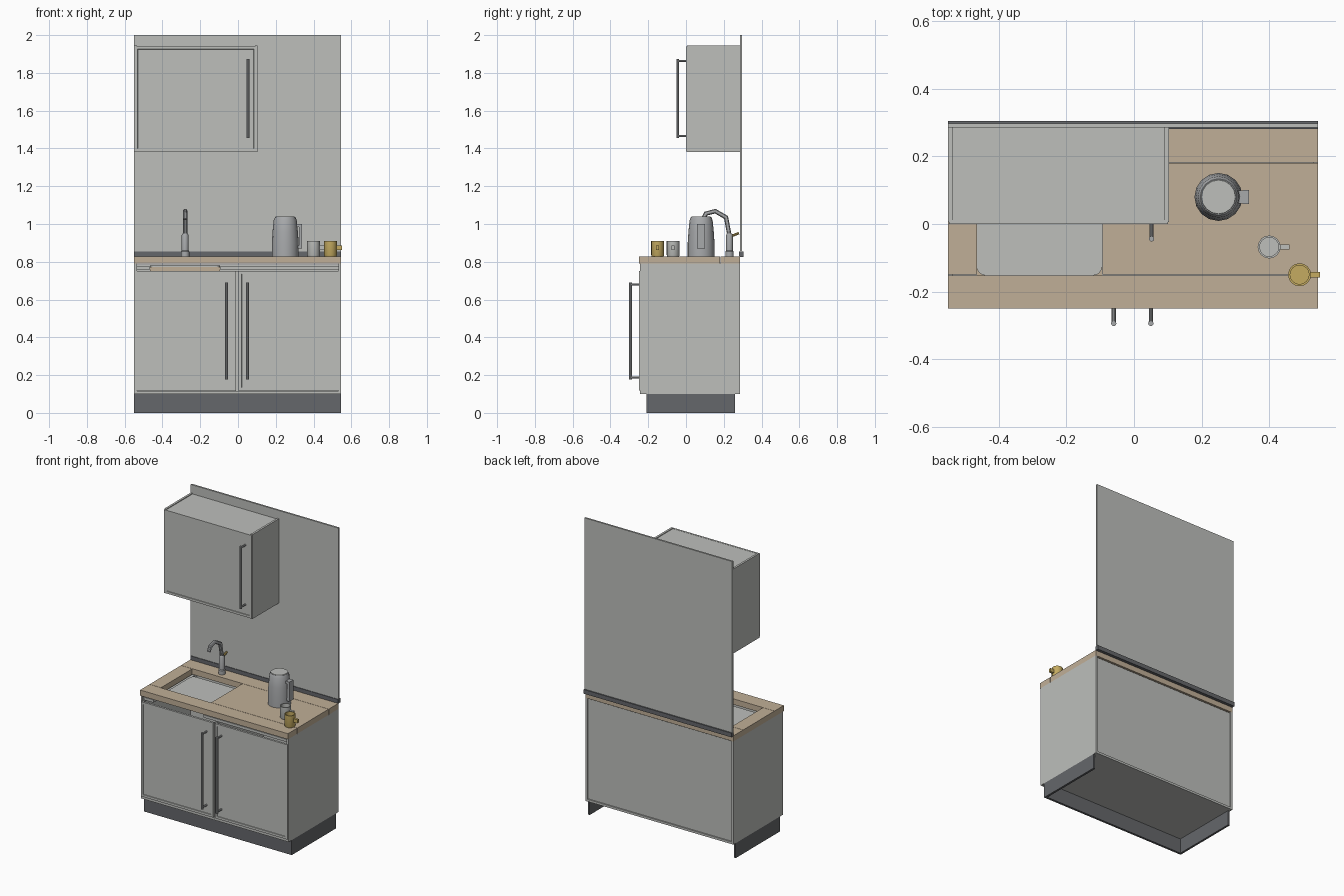
import bpy, bmesh, math
from mathutils import Vector

if "Cube" in bpy.data.objects:
    bpy.data.objects.remove(bpy.data.objects["Cube"], do_unlink=True)


def material(name, r, g, b):
    m = bpy.data.materials.new(name)
    m.use_nodes = True
    m.diffuse_color = (r, g, b, 1)
    m.node_tree.nodes["Principled BSDF"].inputs["Base Color"].default_value = (r, g, b, 1)
    return m


PANEL = material("light grey panel", 0.51, 0.52, 0.50)
WOOD = material("pale wood", 0.53, 0.43, 0.31)
DARK = material("charcoal", 0.13, 0.135, 0.145)
METAL = material("brushed metal", 0.39, 0.40, 0.41)
GOLD = material("mustard gold", 0.56, 0.41, 0.12)


def finish(bm, name, mat, smooth=False):
    bmesh.ops.recalc_face_normals(bm, faces=bm.faces)
    mesh = bpy.data.meshes.new(name)
    bm.to_mesh(mesh)
    bm.free()
    mesh.materials.append(mat)
    obj = bpy.data.objects.new(name, mesh)
    bpy.context.collection.objects.link(obj)
    if smooth:
        bpy.ops.object.select_all(action="DESELECT")
        obj.select_set(True)
        bpy.context.view_layer.objects.active = obj
        bpy.ops.object.shade_smooth_by_angle(angle=math.radians(32))
    return obj


def cuboid(bm, x, y, z):
    """Box between (low, high) pairs on each axis."""
    verts = bmesh.ops.create_cube(bm, size=1)["verts"]
    for v in verts:
        v.co = Vector([lo + (c + 0.5) * (hi - lo) for c, (lo, hi) in zip(v.co, (x, y, z))])
    return verts


def box(name, x, y, z, mat, corner=0):
    bm = bmesh.new()
    cuboid(bm, x, y, z)
    if corner:
        upright = [e for e in bm.edges if abs(e.verts[0].co.z - e.verts[1].co.z) > 1e-5]
        bmesh.ops.bevel(bm, geom=upright, offset=corner, segments=4, profile=0.5, affect="EDGES")
    return finish(bm, name, mat)


def lathe(name, cx, cy, profile, mat, sides=16):
    """Turn (radius, height) points around an upright axis."""
    bm = bmesh.new()
    verts = [bm.verts.new((cx + r, cy, z)) for r, z in profile]
    edges = [bm.edges.new(pair) for pair in zip(verts, verts[1:])]
    bmesh.ops.spin(bm, geom=verts + edges, cent=(cx, cy, 0), axis=(0, 0, 1),
                   angle=math.tau, steps=sides, use_duplicate=False)
    bmesh.ops.remove_doubles(bm, verts=bm.verts, dist=1e-4)
    return finish(bm, name, mat, True)


def tube(name, points, radius, mat, sides=10):
    """Round bar following a path that stays in one x plane."""
    bm = bmesh.new()
    pts = [Vector(p) for p in points]
    rings = []
    for i, p in enumerate(pts):
        a = (p - pts[i - 1]).normalized() if i else None
        b = (pts[i + 1] - p).normalized() if i + 1 < len(pts) else None
        t = ((a or b) + (b or a)).normalized()
        side = Vector((1, 0, 0))
        up = t.cross(side)
        stretch = 1 / max(0.5, t.dot(a or b))
        rings.append([bm.verts.new(p + radius * (math.cos(k * math.tau / sides) * side
                      + stretch * math.sin(k * math.tau / sides) * up)) for k in range(sides)])
    for low, high in zip(rings, rings[1:]):
        for k in range(sides):
            n = (k + 1) % sides
            bm.faces.new((low[k], low[n], high[n], high[k]))
    bm.faces.new(rings[0])
    bm.faces.new(rings[-1])
    return finish(bm, name, mat, True)


def door(name, x, y, z):
    """Door slab with a slightly sunken front panel."""
    bm = bmesh.new()
    cuboid(bm, x, y, z)
    bmesh.ops.recalc_face_normals(bm, faces=bm.faces)
    front = [f for f in bm.faces if f.normal.y < -0.9]
    bmesh.ops.inset_region(bm, faces=front, thickness=0.022, depth=0)
    bmesh.ops.inset_region(bm, faces=front, thickness=0.002, depth=-0.003)
    return finish(bm, name, PANEL)


def handle(name, x, face, z0, z1):
    y = face - 0.047
    tube(name + "_bar", [(x, y, z0), (x, y, z1)], 0.008, METAL)
    for end, z in (("lower", z0 + 0.01), ("upper", z1 - 0.01)):
        tube(f"{name}_{end}_post", [(x, y, z), (x, face + 0.004, z)], 0.006, METAL)


L, R, BACK = -0.55, 0.545, 0.285
T = 0.014  # board thickness

# Plinth, open at the back
box("plinth_front", (L, R), (-0.21, -0.195), (0, 0.1), DARK)
box("plinth_right", (L, L + T), (-0.195, 0.26), (0, 0.1), DARK)
box("plinth_left", (R - T, R), (-0.195, 0.26), (0, 0.1), DARK)

# Base cabinet
box("base_right_side", (L, L + T), (-0.243, BACK), (0.1, 0.79), PANEL)
box("base_left_side", (R - T, R), (-0.243, BACK), (0.1, 0.79), PANEL)
box("base_floor", (L + T, R - T), (-0.243, BACK), (0.1, 0.115), PANEL)
box("base_back", (L + T, R - T), (0.265, 0.277), (0.115, 0.785), PANEL)
box("base_divider", (-0.012, 0.004), (-0.235, 0.265), (0.115, 0.75), PANEL)
box("support_right", (L + T, -0.465), (-0.23, 0.265), (0.758, 0.776), PANEL)
box("support_left", (-0.095, R - T), (-0.23, 0.265), (0.758, 0.776), PANEL)
door("base_right_door", (-0.543, -0.01), (-0.25, -0.236), (0.118, 0.752))
door("base_left_door", (0.003, 0.54), (-0.25, -0.236), (0.118, 0.752))
handle("base_right_handle", -0.06, -0.247, 0.178, 0.69)
handle("base_left_handle", 0.05, -0.247, 0.178, 0.69)

# Worktop planks around the sink opening
GAP = 0.002
for name, x, y in (("front", (L, R), (-0.25, -0.15 - GAP)),
                   ("back", (L, R), (0.18 + GAP, BACK)),
                   ("right", (L, -0.465), (-0.15, 0.18)),
                   ("left", (-0.093, R), (-0.15, 0.18))):
    box(f"worktop_{name}", x, y, (0.79, 0.828), WOOD)

# Sink tray
box("sink_tray", (-0.465, -0.095), (-0.152, 0.182), (0.752, 0.772), WOOD)
box("sink_floor", (-0.465, -0.095), (-0.152, 0.182), (0.772, 0.78), PANEL, corner=0.025)

# Wall panel and skirting strip
box("wall_panel", (L, R), (0.285, 0.297), (0.852, 2.0), PANEL)
box("skirting_strip", (L, R), (0.281, 0.305), (0.826, 0.854), DARK)

# Wall cabinet
W = 0.103
box("wall_right_side", (L, L + T), (0.006, BACK), (1.38, 1.945), PANEL)
box("wall_left_side", (W - T, W), (0.006, BACK), (1.38, 1.945), PANEL)
box("wall_top", (L + T, W - T), (0.01, BACK), (1.925, 1.94), PANEL)
box("wall_bottom", (L + T, W - T), (0.01, BACK), (1.385, 1.4), PANEL)
door("wall_door", (L + 0.003, W - 0.003), (0, 0.012), (1.384, 1.941))
handle("wall_handle", 0.052, 0.003, 1.455, 1.873)

# Tap
TX, TY, TOP = -0.28, 0.23, 0.828
lathe("tap_base", TX, TY, [(0, TOP), (0.022, TOP), (0.022, 0.855), (0.018, 0.86),
                           (0.018, 0.94), (0.014, 0.95), (0, 0.95)], METAL)
tube("tap_spout", [(TX, TY, 0.94), (TX, 0.212, 1.035), (TX, 0.155, 1.068),
                   (TX, 0.105, 1.055), (TX, 0.09, 1.025)], 0.012, METAL)
tube("tap_lever", [(TX, 0.238, 0.935), (TX, 0.28, 0.952)], 0.007, GOLD)

# Kettle
KX, KY = 0.25, 0.08
lathe("kettle_body", KX, KY, [(0, TOP), (0.071, TOP), (0.071, 0.9), (0.067, 0.96),
                              (0.061, 1.02), (0.054, 1.036), (0, 1.036)], METAL)
lathe("kettle_lid", KX, KY, [(0, 1.034), (0.052, 1.034), (0.05, 1.039), (0, 1.039)], PANEL)
bm = bmesh.new()
cuboid(bm, (0.322, 0.34), (KY - 0.021, KY + 0.021), (0.87, 1.0))
for z in (0.87, 0.982):
    cuboid(bm, (0.30, 0.324), (KY - 0.019, KY + 0.019), (z + 0.001, z + 0.017))
finish(bm, "kettle_handle", METAL)


# Mugs
def mug(name, x, y, mat):
    lathe(name, x, y, [(0, TOP), (0.031, TOP), (0.034, 0.835), (0.034, 0.91),
                       (0.028, 0.91), (0.028, 0.84), (0, 0.84)], mat)
    box(name + "_handle", (x + 0.03, x + 0.06), (y - 0.008, y + 0.008), (0.863, 0.887), mat)


mug("grey_mug", 0.40, -0.068, PANEL)
mug("gold_mug", 0.49, -0.15, GOLD)
